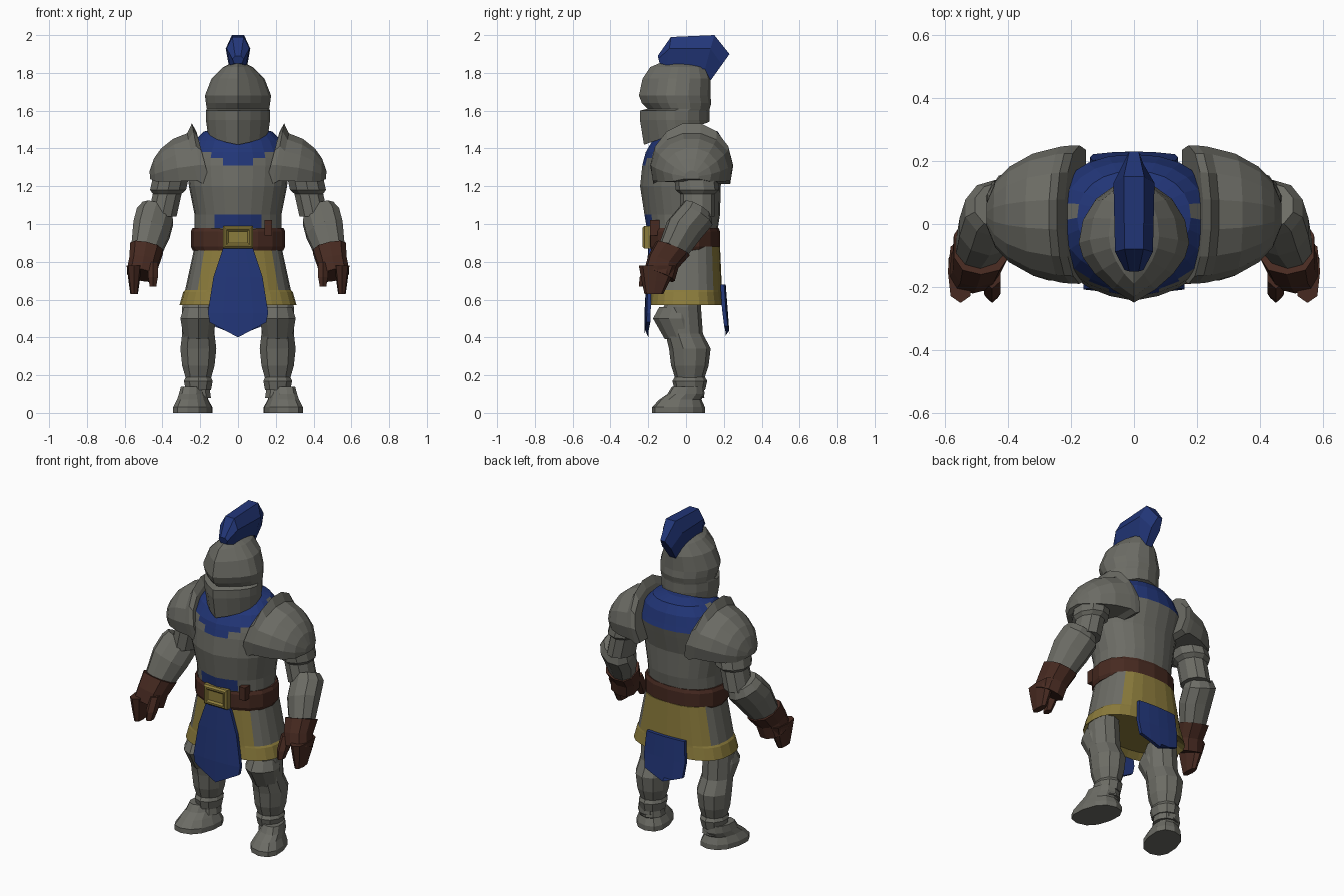
import bpy, bmesh
from math import sin, cos, pi, copysign

if "Cube" in bpy.data.objects:
    bpy.data.objects.remove(bpy.data.objects["Cube"], do_unlink=True)


def material(name, red, green, blue):
    mat = bpy.data.materials.new(name)
    mat.use_nodes = True
    mat.diffuse_color = (red, green, blue, 1)
    shader = mat.node_tree.nodes["Principled BSDF"]
    shader.inputs["Base Color"].default_value = mat.diffuse_color
    return mat


MATERIALS = [material("steel_grey", .15, .15, .13),
             material("cloth_blue", .016, .037, .19),
             material("gold_yellow", .26, .2, .045),
             material("leather_brown", .063, .023, .015)]
STEEL, BLUE, GOLD, LEATHER = range(len(MATERIALS))


def skin(name, rings, color, mirror=False):
    """Join point rings into a closed, flat-shaded solid; color is an index or a rule."""
    bm = bmesh.new()
    loops = [[bm.verts.new(point) for point in ring] for ring in rings]
    for lower, upper in zip(loops, loops[1:]):
        for i in range(len(lower)):
            bm.faces.new((lower[i - 1], lower[i], upper[i], upper[i - 1]))
    bm.faces.new(loops[0])
    bm.faces.new(loops[-1])
    bmesh.ops.recalc_face_normals(bm, faces=bm.faces)
    for face in bm.faces:
        center = face.calc_center_median()
        face.material_index = color(center) if callable(color) else color
    mesh = bpy.data.meshes.new(name)
    bm.to_mesh(mesh)
    bm.free()
    for mat in MATERIALS:
        mesh.materials.append(mat)
    part = bpy.data.objects.new(name, mesh)
    bpy.context.collection.objects.link(part)
    if mirror:
        part.modifiers.new("Mirror", "MIRROR")


def loft(name, color, sections, sides=10, x=0, lean=0, depth=1, power=1, keel=0,
         shear=0, tilt=0, slope=lambda z: 0, mirror=False):
    """Stack oval sections (z, y, half width, optional half depth).
    Power squares them off, keel points the front, lean shifts x with height,
    tilt and slope incline the sections sideways and lengthwise."""
    rings = []
    for z, y, width, *half_depth in sections:
        length = half_depth[0] if half_depth else width * depth
        ring = []
        for i in range(sides):
            angle = 2 * pi * i / sides - pi / 2
            across, along = (copysign(abs(v) ** power, v) for v in (cos(angle), sin(angle)))
            if along < 0:
                along = (1 - keel) * along - keel * (1 - abs(across))
            offset = length * along
            ring.append((x + lean * z + width * across + shear * offset, y + offset,
                         z + slope(z) * offset + tilt * width * across))
        rings.append(ring)
    skin(name, rings, color, mirror)


# Helmet with eye slit and pointed chin
loft("helmet", STEEL, [
    (1.48, -.05, .16), (1.55, -.06, .17), (1.6, -.06, .17), (1.61, -.04, .165, .165),
    (1.64, -.05, .17), (1.68, -.06, .175), (1.77, -.05, .14, .18),
    (1.83, -.04, .08, .15), (1.86, -.04, .02, .08)],
    sides=16, depth=1.08, keel=.45, slope=lambda z: 5 * max(0, 1.55 - z))

# Plume: six-sided sections running from its root to its tip, front to back
plume_rings = []
for root_y, root_z, tip_y, tip_z, width in [
        (-.14, 1.85, -.15, 1.89, .03), (-.1, 1.84, -.08, 1.99, .06),
        (.1, 1.82, .15, 2, .065), (.13, 1.76, .23, 1.9, .03)]:
    outline = [(-.7, 0), (-1, .6), (-.5, 1), (.5, 1), (1, .6), (.7, 0)]
    plume_rings.append([(width * side, root_y + (tip_y - root_y) * rise,
                         root_z + (tip_z - root_z) * rise) for side, rise in outline])
skin("plume", plume_rings, BLUE)


# Breastplate with rounded cloth neckline and belly panel
def torso_color(center):
    side, z = abs(center.x), center.z
    if center.y > 0:
        return BLUE if z > 1.35 and side < .2 else STEEL
    belly = .98 < z < 1.05 and side < .12
    neckline = z > 1.31 and side < .07 + 1.5 * (z - 1.31)
    return BLUE if belly or neckline else STEEL


loft("torso", torso_color, [
    (.9, 0, .21), (.98, -.02, .23), (1.05, -.02, .23, .2), (1.2, -.03, .26),
    (1.31, -.01, .27), (1.35, 0, .27), (1.38, 0, .26), (1.44, .01, .23),
    (1.49, .02, .18), (1.51, .02, .1)], sides=24, depth=.82, power=.9, keel=.15)

# Shoulder plates: arches shrinking outward from a raised inner rim
arches = []
for reach in (0, .1, .2, .5, .75, .9, .99):
    swell = (1 - reach ** 2) ** .45
    lip = .05 if reach == .1 else 0
    arch = []
    for step in range(10):
        angle = pi * (1.24 * step / 9 - .12)
        rise = sin(angle)
        arch.append((.17 + .3 * reach + .05 * (1 - reach) * rise,
                     .03 - .22 * swell * cos(angle),
                     1.3 - .05 * reach ** 2 + (.19 * swell + lip) * rise))
    arches.append(arch)
skin("shoulder_plates", arches, STEEL, mirror=True)

# Arms
loft("upper_arms", STEEL, [(1.34, .04, .1), (1.18, .06, .1), (1.16, .06, .08),
                           (1.04, .06, .08)], x=.63, lean=-.22, depth=1.15, mirror=True)
loft("forearms", STEEL, [(1.08, .06, .08), (1.04, .05, .1), (.97, -.01, .1),
                         (.86, -.07, .08)],
     x=.72, lean=-.27, depth=.9, tilt=.35, slope=lambda z: -.5, mirror=True)

# Gloves
loft("gloves", LEATHER, [(.87, -.07, .09), (.8, -.12, .08), (.73, -.14, .08)],
     x=.65, lean=-.19, power=.8, tilt=.2, slope=lambda z: -.4, mirror=True)
loft("fingers", LEATHER, [(.78, -.15, .04), (.7, -.16, .03), (.63, -.17, .02)],
     x=.55, depth=2.5, power=.7, sides=8, mirror=True)
loft("thumbs", LEATHER, [(.8, -.16, .03), (.72, -.2, .03), (.67, -.22, .02)],
     x=.45, depth=1.5, sides=6, mirror=True)

# Belt with rounded edges
loft("belt", LEATHER, [(.86, -.01, .24), (.88, -.01, .25), (.96, -.01, .25),
                       (.98, -.01, .24)], sides=16, depth=.76, power=.9)


# Buckle and strap: rectangles stacked toward the front
def stack(name, color, x, z, layers):
    skin(name, [[(x + i * width, y, z + k * height)
                 for i, k in ((-1, -1), (1, -1), (1, 1), (-1, 1))]
                for y, width, height in layers], color)


stack("buckle", GOLD, 0, .93, [(-.18, .08, .06), (-.22, .08, .06), (-.23, .07, .05),
                               (-.23, .06, .04), (-.22, .05, .03)])
stack("belt_strap", LEATHER, .16, .98, [(-.14, .02, .04), (-.19, .02, .04)])


# Armoured skirt with gold hem and gold front and back panels
def skirt_color(center):
    panel = .23 if center.y > 0 > center.x else .19
    return GOLD if center.z < .65 or abs(center.x) < panel else STEEL


loft("skirt", skirt_color, [
    (.88, 0, .23, .18), (.65, 0, .28, .19), (.64, 0, .29, .19),
    (.57, 0, .31, .2), (.6, 0, .27, .16)], sides=24, power=.78)


# Cloth hangings, slightly wrapped around the body and cut to a point
def hanging(name, side, point, rows):
    rings = []
    for z, width, y in rows:
        rise = point if z == rows[-1][0] else 0
        front, back = ([(width * k, side * (y - inset - (width * k) ** 2 / 2),
                         z + rise * abs(k)) for k in (-1, -.5, 0, .5, 1)]
                       for inset in (0, .02))
        rings.append(front + back[::-1])
    skin(name, rings, BLUE)


hanging("front_cloth", -1, .08, [(.87, .08, .2), (.72, .13, .21), (.53, .16, .22),
                                 (.4, .15, .22)])
hanging("back_cloth", 1, .05, [(.68, .13, .21), (.55, .14, .22), (.41, .13, .23)])

# Legs with knee plates and ankle bands
loft("legs", STEEL, [(.65, 0, .07), (.56, -.02, .09), (.42, -.01, .09), (.34, .02, .1),
                     (.25, .02, .09), (.15, .02, .06), (.08, .02, .07)],
     x=.21, depth=1.1, mirror=True)
loft("knee_plates", STEEL, [(.56, -.05, .08), (.5, -.06, .1), (.39, -.02, .08)],
     x=.21, depth=1.15, keel=.2, mirror=True)
loft("ankle_bands", STEEL, [(.19, .02, .07), (.17, .02, .08), (.12, .02, .07)],
     x=.21, depth=1.15, mirror=True)

# Boots turned outward
loft("boots", STEEL, [(0, -.04, .1), (.03, -.04, .1), (.07, -.03, .08), (.1, 0, .07),
                      (.14, .01, .06)],
     x=.24, depth=1.4, power=.85, shear=-.2, sides=12, mirror=True)
